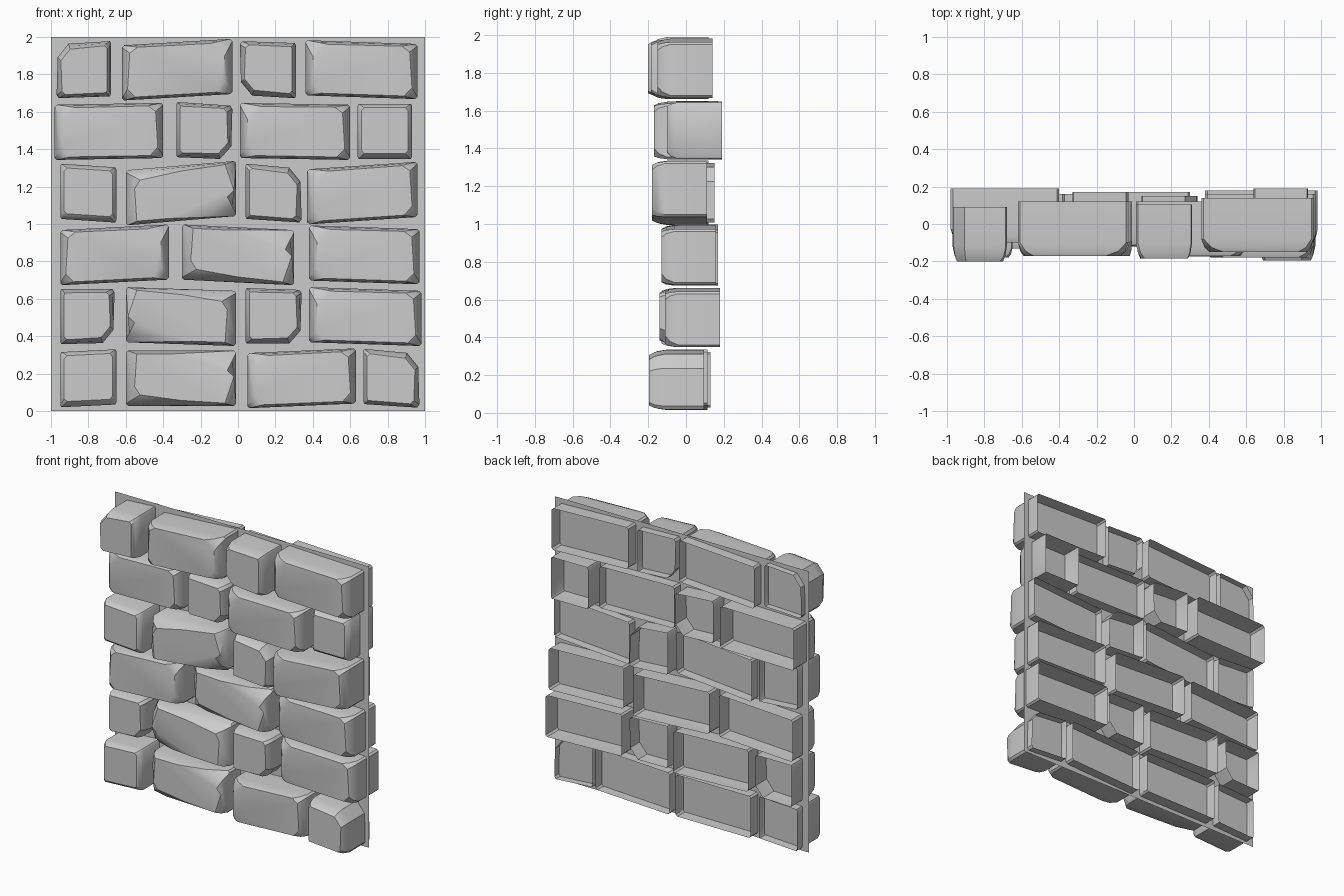
import bpy, bmesh, math

if "Cube" in bpy.data.objects:
    bpy.data.objects.remove(bpy.data.objects["Cube"])

# Front-face templates: 8 points (u across, v up), two per corner, from bottom left
FACES = {
    "long": [(.14, .05), (.88, .05), (.95, .2), (.93, .85), (.86, .95), (.2, .94), (.07, .7), (.07, .25)],
    "wedge": [(.1, .06), (.4, .06), (.92, .36), (.98, .47), (.9, .95), (.5, .9), (.13, .8), (.08, .65)],
    "small": [(.08, .07), (.84, .06), (.9, .12), (.92, .68), (.75, .88), (.12, .92), (.07, .87), (.07, .12)],
    "dome": [(.12, .1), (.88, .1), (.93, .15), (.93, .87), (.88, .93), (.12, .93), (.07, .87), (.07, .15)],
}
# Side outlines: plain block, and small block with one rounded corner
BLOCK = [(.02, 0), (.98, 0), (1, .04), (1, .96), (.98, 1), (.02, 1), (0, .96), (0, .04)]
ROUNDED = [(.02, 0), (.96, 0), (1, .06), (.98, .74), (.78, .98), (.02, 1), (0, .96), (0, .04)]
BEVEL = {"long": .07, "wedge": .08, "small": .08, "dome": .05}
HEIGHT, DEPTH = .295, .29

# Rows, bottom to top: centre height, then stones (left, right, tilt, front y, kind, flips)
ROWS = [
    (.175, [(-.95, -.65, .015, -.18, "dome", ""), (-.60, -.01, .00, -.16, "wedge", "z"),
            (.05, .63, .025, -.175, "long", ""), (.67, .97, -.02, -.195, "small", "")]),
    (.505, [(-.95, -.66, .00, -.12, "small", "z"), (-.60, -.01, -.02, -.13, "wedge", "x"),
            (.04, .34, -.01, -.14, "small", "z"), (.38, .98, -.02, -.11, "long", "")]),
    (.835, [(-.95, -.37, .03, -.13, "long", "x"), (-.30, .30, -.03, -.12, "wedge", "z"),
            (.38, .97, -.02, -.13, "long", "")]),
    (1.165, [(-.95, -.65, -.02, -.18, "dome", ""), (-.60, -.01, .05, -.17, "wedge", ""),
             (.04, .34, -.02, -.14, "small", ""), (.37, .96, .04, -.18, "long", "")]),
    (1.495, [(-.98, -.40, .01, -.10, "long", ""), (-.33, -.03, -.02, -.12, "small", "z"),
             (.01, .60, -.01, -.17, "long", ""), (.64, .93, .00, -.10, "dome", "")]),
    (1.825, [(-.97, -.68, .01, -.20, "small", "x"), (-.62, -.03, .035, -.17, "long", "x"),
             (.01, .31, -.01, -.185, "small", "xz"), (.36, .96, -.02, -.15, "long", "")]),
]


def flip(points, flips):
    pts = [(1 - u if "x" in flips else u, 1 - v if "z" in flips else v) for u, v in points]
    return pts[::-1] if len(flips) == 1 else pts


def lerp(a, b, t):
    return [(p[0] + (q[0] - p[0]) * t, p[1] + (q[1] - p[1]) * t) for p, q in zip(a, b)]


def make_object(name, bm):
    mesh = bpy.data.meshes.new(name)
    bm.to_mesh(mesh)
    bm.free()
    obj = bpy.data.objects.new(name, mesh)
    bpy.context.collection.objects.link(obj)
    return obj


def stone(name, zc, x0, x1, tilt, front, kind, flips):
    outline = flip(ROUNDED if kind == "small" else BLOCK, flips)
    face = flip(FACES[kind], flips)
    bevel = BEVEL[kind]
    # Open back, straight sides, bulging bevel, flat front
    rings = [(outline, front + DEPTH), (outline, front + bevel),
             (lerp(outline, face, .4), front + bevel * .35), (face, front)]
    bm = bmesh.new()
    loops = []
    for pts, y in rings:
        loops.append([bm.verts.new((x0 + (x1 - x0) * u, y,
                                    zc + (v - .5) * HEIGHT + (u - .5) * tilt)) for u, v in pts])
    for a, b in zip(loops, loops[1:]):
        for i in range(8):
            j = (i + 1) % 8
            bm.faces.new((a[i], a[j], b[j], b[i]))
    bm.faces.new(loops[-1])
    return make_object(name, bm)


# Mortar sheet behind the stones
bm = bmesh.new()
bm.faces.new([bm.verts.new((x, .045, z)) for x, z in ((-1, 0), (1, 0), (1, 2), (-1, 2))])
make_object("mortar_sheet", bm)

# Stones
stones = []
for r, (zc, row) in enumerate(ROWS, 1):
    for c, spec in enumerate(row, 1):
        stones.append(stone(f"stone_row{r}_{c}", zc, *spec))

bpy.ops.object.select_all(action="DESELECT")
for obj in stones:
    obj.select_set(True)
bpy.context.view_layer.objects.active = stones[0]
bpy.ops.object.shade_smooth_by_angle(angle=math.radians(32))
